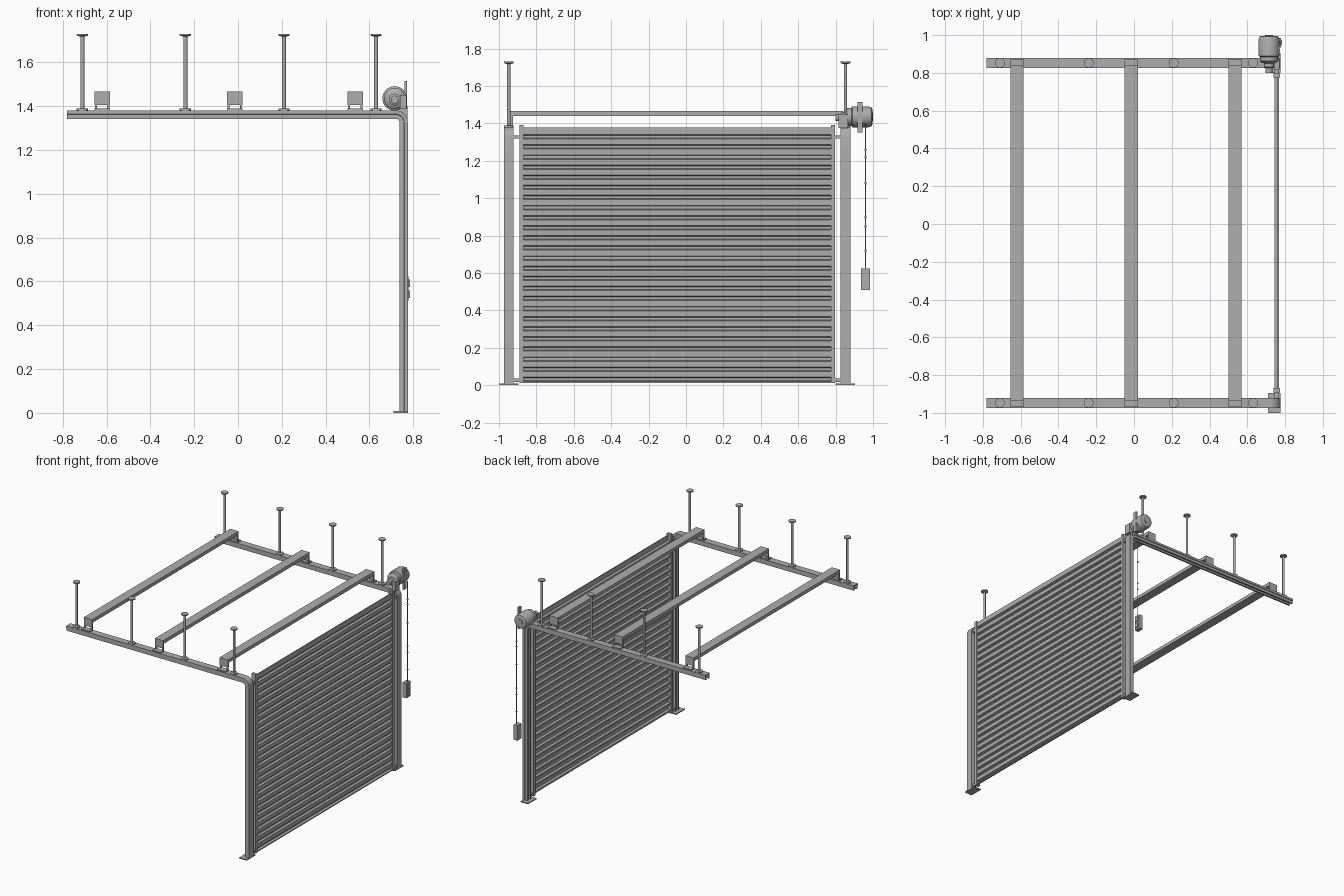
import bpy, bmesh, math
from mathutils import Matrix, Vector

old = bpy.data.objects.get("Cube")
if old:
    bpy.data.objects.remove(old, do_unlink=True)

steel = bpy.data.materials.new("galvanised_grey")
steel.use_nodes = True
grey = (0.42, 0.42, 0.42, 1)
steel.diffuse_color = grey
steel.node_tree.nodes["Principled BSDF"].inputs["Base Color"].default_value = grey

MID = -0.0475                      # centre line between the two tracks
SIDES = (-1, 1)
TRACK = 0.9                        # track distance from the centre line


def finish(name, bm, smooth=False):
    bmesh.ops.recalc_face_normals(bm, faces=bm.faces)
    mesh = bpy.data.meshes.new(name)
    bm.to_mesh(mesh)
    bm.free()
    mesh.materials.append(steel)
    ob = bpy.data.objects.new(name, mesh)
    bpy.context.collection.objects.link(ob)
    if smooth:
        bpy.ops.object.select_all(action='DESELECT')
        ob.select_set(True)
        bpy.context.view_layer.objects.active = ob
        bpy.ops.object.shade_smooth_by_angle(angle=math.radians(35))
    return ob


def add_box(bm, x0, x1, y0, y1, z0, z1):
    size = Matrix.Diagonal((x1 - x0, y1 - y0, z1 - z0, 1))
    place = Matrix.Translation(((x0 + x1) / 2, (y0 + y1) / 2, (z0 + z1) / 2))
    bmesh.ops.create_cube(bm, size=1, matrix=place @ size)


def box(name, *bounds):
    bm = bmesh.new()
    add_box(bm, *bounds)
    return finish(name, bm)


def lathe(name, profile, origin, axis='Z', steps=24):
    """Revolve (radius, height) points about an axis through origin."""
    bm = bmesh.new()
    rings = []
    for r, h in profile:
        ring = []
        for i in range(steps):
            a = math.tau * i / steps
            p = (r * math.cos(a), r * math.sin(a), h)
            if axis == 'Y':
                p = (p[0], h, p[1])
            ring.append(bm.verts.new(Vector(p) + Vector(origin)))
        rings.append(ring)
    for a, b in zip(rings, rings[1:]):
        for i in range(steps):
            j = (i + 1) % steps
            bm.faces.new((a[i], a[j], b[j], b[i]))
    bm.faces.new(rings[0])
    bm.faces.new(rings[-1])
    return finish(name, bm, True)


# Bent channel tracks: one open section swept along an L-shaped path
half = [(0.026, 0), (0.026, 0.016), (0.022, 0.018), (0.022, 0.038),
        (0.009, 0.038), (0.009, 0.033), (0.016, 0.033), (0.016, 0.006)]
section = half + [(-u, v) for u, v in reversed(half)]
BEND = 0.055
path = [(-0.78, 1.38, math.pi / 2)]
for i in range(9):
    a = math.pi / 2 * (1 - i / 8)
    path.append((0.72 + BEND * math.cos(a), 1.325 + BEND * math.sin(a), a))
path.append((0.775, 0, 0))


def track(name, y):
    bm = bmesh.new()
    rings = [[bm.verts.new((x - v * math.cos(a), y + u, z - v * math.sin(a)))
              for u, v in section] for x, z, a in path]
    n = len(section)
    for a, b in zip(rings, rings[1:]):
        for i in range(n):
            j = (i + 1) % n
            bm.faces.new((a[i], a[j], b[j], b[i]))
    bm.faces.new(rings[0])
    bm.faces.new(rings[-1])
    finish(name, bm, True)


for s in SIDES:
    tag = "left" if s > 0 else "right"
    y = MID + s * TRACK
    track("track_" + tag, y)
    box("base_plate_" + tag, 0.71, 0.775, y - 0.052, y + 0.052, 0, 0.008)
    # Edge guide of the door and the clips tying it to the track
    g = MID + s * 0.833
    box("edge_guide_" + tag, 0.738, 0.773, g - 0.011, g + 0.011, 0.012, 1.39)
    inner, outer = sorted((g, y - s * 0.02))
    for label, z in (("lower", 0.018), ("upper", 1.318)):
        box(f"{label}_clip_{tag}", 0.745, 0.768, inner, outer, z, z + 0.018)
    # Ceiling hangers
    for i, x in enumerate((-0.71, -0.24, 0.21, 0.63)):
        lathe(f"hanger_{tag}_{i + 1}",
              [(0.026, 1.38), (0.026, 1.388), (0.009, 1.39), (0.009, 1.717),
               (0.026, 1.722), (0.026, 1.73)], (x, y, 0), steps=16)

# Corrugated door curtain: folded sheet with a front and a back skin
PITCH = 0.054
FRONT, BACK, SHEET = 0.768, 0.752, 0.008
fold = [(FRONT, 0.012)]
for i in range(25):
    z = 0.032 + i * PITCH
    fold += [(FRONT, z - 0.012), (BACK, z - 0.007),
             (BACK, z + 0.007), (FRONT, z + 0.012)]
fold.append((FRONT, 1.378))
outline = fold + [(x - SHEET, z) for x, z in reversed(fold)]
bm = bmesh.new()
ends = [[bm.verts.new((x, MID + s * 0.828, z)) for x, z in outline] for s in SIDES]
count, total = len(fold), len(outline)
for i in range(total):
    j = (i + 1) % total
    bm.faces.new((ends[0][i], ends[0][j], ends[1][j], ends[1][i]))
for e in ends:
    for i in range(count - 1):
        bm.faces.new((e[i], e[i + 1], e[total - 2 - i], e[total - 1 - i]))
finish("door_curtain", bm)

# Cross beams with turned-down ends and small feet on the tracks
for i, x in enumerate((-0.62, -0.015, 0.535)):
    bm = bmesh.new()
    add_box(bm, x - 0.035, x + 0.035, MID - 0.89, MID + 0.89, 1.44, 1.466)
    for s in SIDES:
        y0, y1 = sorted((MID + s * 0.878, MID + s * 0.89))
        add_box(bm, x - 0.035, x + 0.035, y0, y1, 1.405, 1.44)
        for k in SIDES:
            add_box(bm, x + k * 0.028 - 0.005, x + k * 0.028 + 0.005,
                    y0, y1, 1.38, 1.405)
        y0, y1 = sorted((MID + s * 0.878, MID + s * 0.92))
        add_box(bm, x - 0.035, x + 0.035, y0, y1, 1.38, 1.388)
    finish(f"cross_beam_{i + 1}", bm)

# Motor, gearbox and mounting strap
MX, MZ = 0.715, 1.435
lathe("motor_body",
      [(0.025, 0.85), (0.04, 0.855), (0.048, 0.862), (0.048, 0.885),
       (0.056, 0.89), (0.056, 0.975), (0.05, 0.992), (0.04, 0.996),
       (0.022, 0.996), (0.022, 1.0)], (MX, 0, MZ), 'Y', 32)
lathe("motor_shaft", [(0.018, 0.80), (0.018, 0.825), (0.027, 0.83), (0.027, 0.855)],
      (MX, 0, MZ - 0.005), 'Y', 20)
box("motor_bracket", 0.74, 0.77, 0.815, 0.865, 1.375, 1.45)
box("motor_strap", 0.76, 0.772, 0.916, 0.943, 1.35, 1.515)

# Control cable with beads, and the hanging switch box
CX, CY = 0.77, 0.96
lathe("control_cable", [(0.003, 0.62), (0.003, 1.40)], (CX, CY, 0), steps=8)
for i, z in enumerate((0.72, 0.85, 0.9, 1.08, 1.22, 1.26)):
    lathe(f"cable_bead_{i + 1}",
          [(0.003, -0.008), (0.006, -0.003), (0.006, 0.003), (0.003, 0.008)],
          (CX, CY, z), steps=10)
box("switch_box", 0.745, 0.777, 0.935, 0.985, 0.51, 0.625)
for label, z in (("lower", 0.525), ("upper", 0.575)):
    box(label + "_button", 0.777, 0.784, 0.946, 0.974, z, z + 0.033)
